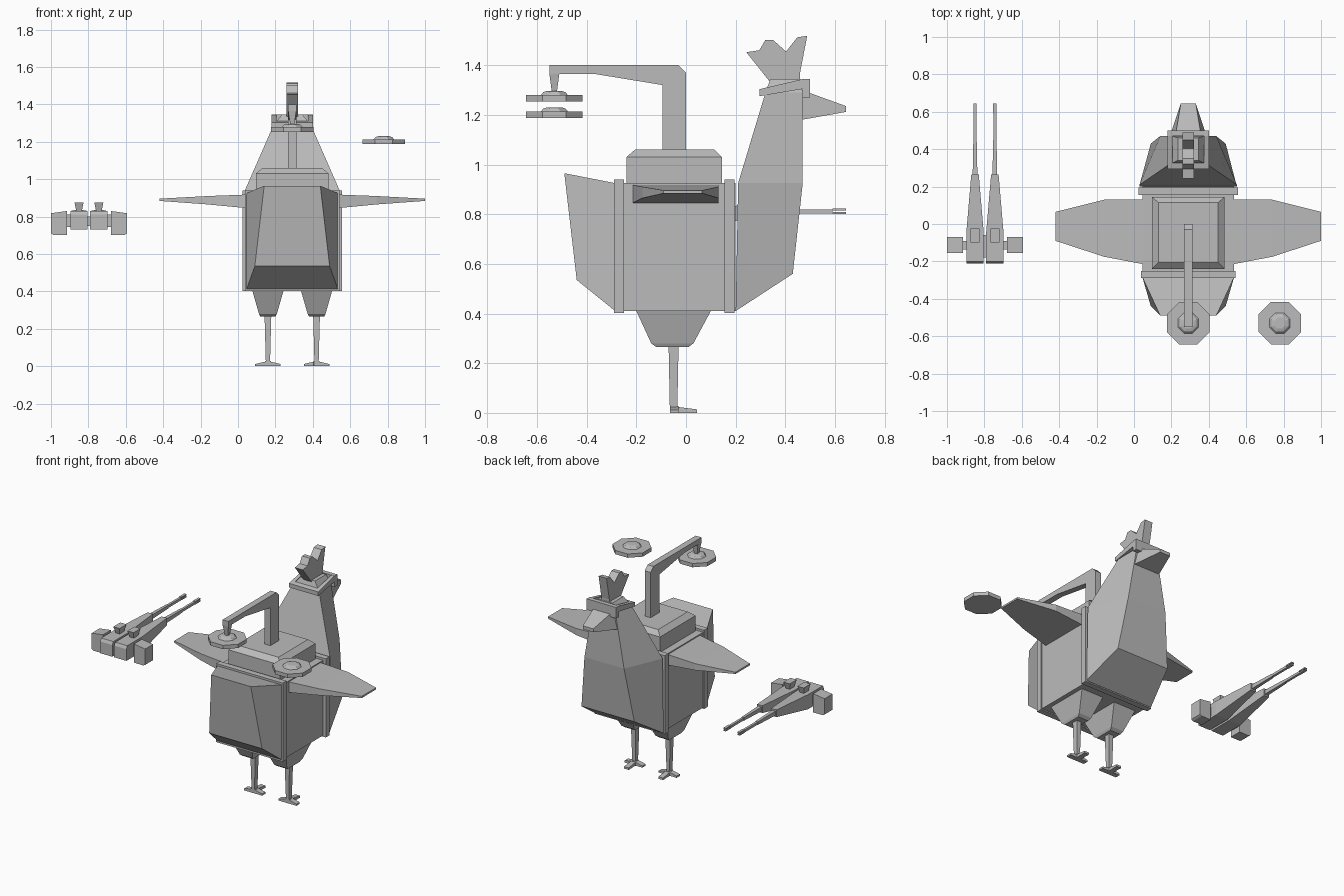
import bpy, bmesh, math
from mathutils import Matrix

if "Cube" in bpy.data.objects:
    bpy.data.objects.remove(bpy.data.objects["Cube"])

CX = 0.29  # centre line of the bird

grey = bpy.data.materials.new("plain grey")
grey.diffuse_color = (0.5, 0.5, 0.5, 1)
grey.use_nodes = True
grey.node_tree.nodes["Principled BSDF"].inputs["Base Color"].default_value = grey.diffuse_color


def finish(name, bm):
    bmesh.ops.recalc_face_normals(bm, faces=bm.faces)
    me = bpy.data.meshes.new(name)
    bm.to_mesh(me)
    bm.free()
    me.materials.append(grey)
    ob = bpy.data.objects.new(name, me)
    bpy.context.collection.objects.link(ob)
    return ob


def loft(name, rings):
    """Skin a list of rings with equal point counts and cap both ends."""
    bm = bmesh.new()
    rows = [[bm.verts.new(p) for p in r] for r in rings]
    n = len(rows[0])
    for a, b in zip(rows, rows[1:]):
        for i in range(n):
            j = (i + 1) % n
            bm.faces.new((a[i], a[j], b[j], b[i]))
    bm.faces.new(rows[0])
    bm.faces.new(rows[-1])
    return finish(name, bm)


def flat(x0, x1, y0, y1, z):
    return [(x0, y0, z), (x1, y0, z), (x1, y1, z), (x0, y1, z)]


def upright(cx, h, y, z0, z1):
    return [(cx - h, y, z0), (cx + h, y, z0), (cx + h, y, z1), (cx - h, y, z1)]


def box(name, x0, x1, y0, y1, z0, z1):
    return loft(name, [flat(x0, x1, y0, y1, z0), flat(x0, x1, y0, y1, z1)])


def side_profile(name, pts, h):
    """Extrude a (y, z) outline sideways about the centre line."""
    return loft(name, [[(CX + s * h, y, z) for y, z in pts] for s in (-1, 1)])


# body with its two collars
box("body", CX - .245, CX + .245, -.285, .2, .41, .925)
box("rear_collar", CX - .252, CX + .252, -.29, -.25, .402, .94)
box("front_collar", CX - .266, CX + .266, .155, .195, .402, .94)

# tail hull
rear = [(CX - .2, -.44, .535), (CX + .2, -.44, .535),
        (CX + .15, -.49, .965), (CX - .15, -.49, .965)]
loft("tail", [upright(CX, .245, -.285, .41, .925), rear])


# chest and neck, stacked as level sections
def section(hb, yb, hf, yf, zb, zf):
    return [(CX - hb, yb, zb), (CX + hb, yb, zb), (CX + hf, yf, zf), (CX - hf, yf, zf)]


loft("chest_and_neck", [section(.26, .2, .2, .43, .41, .56),
                        section(.26, .21, .15, .47, .925, .925),
                        section(.1, .32, .085, .47, 1.29, 1.29),
                        section(.055, .34, .055, .46, 1.345, 1.345)])

# beak
loft("beak", [[(CX - .1, .465, 1.18), (CX + .1, .465, 1.18),
               (CX + .07, .465, 1.3), (CX - .07, .465, 1.3)],
              upright(CX, .04, .645, 1.212, 1.235)])

# goggles: band around the head and visor in front
for s in (-1, 1):
    loft("goggle_band", [[(CX + s * x, .295, 1.275), (CX + s * x, .295, 1.303),
                          (CX + s * x, .475, 1.345), (CX + s * x, .475, 1.305)]
                         for x in (.085, .11)])
loft("goggle_back", [upright(CX, .11, .295, 1.275, 1.303), upright(CX, .11, .325, 1.28, 1.31)])
box("goggle_visor", CX - .112, CX + .112, .47, .5, 1.27, 1.345)

# comb
side_profile("comb", [(.34, 1.33), (.458, 1.34), (.458, 1.363), (.488, 1.518), (.448, 1.512),
                      (.403, 1.455), (.35, 1.502), (.32, 1.502), (.295, 1.46), (.243, 1.452)], .03)

# raised deck on the back
loft("back_deck", [flat(CX - .195, CX + .195, -.24, .145, .92),
                   flat(CX - .195, CX + .195, -.24, .145, 1.03),
                   flat(CX - .16, CX + .16, -.205, .115, 1.06)])

# crane arm and hanger
side_profile("crane_arm", [(-.095, 1.05), (0, 1.05), (0, 1.37), (-.03, 1.4), (-.55, 1.4),
                           (-.55, 1.365), (-.37, 1.365), (-.095, 1.32)], .022)
loft("hanger", [flat(CX - .022, CX + .022, -.55, -.51, 1.365),
                flat(CX - .01, CX + .01, -.54, -.52, 1.29)])


# octagonal discs with a low dome
def octagon(cx, cy, apothem, z):
    r = apothem / math.cos(math.pi / 8)
    return [(cx + r * math.cos((i + .5) * math.pi / 4),
             cy + r * math.sin((i + .5) * math.pi / 4), z) for i in range(8)]


for cx, z in ((CX, 1.253), (.78, 1.187)):
    loft("rotor_disc", [octagon(cx, -.53, a, z + dz) for a, dz in
                        ((.114, 0), (.114, .026), (.055, .026), (.045, .038), (.03, .043))])

# wings
for s in (-1, 1):
    loft("wing", [[(CX + s * x, y0, z0), (CX + s * x, y1, z0),
                   (CX + s * x, y1, z1), (CX + s * x, y0, z1)] for x, y0, y1, z0, z1 in
                  ((.24, -.215, .13, .845, .918), (.45, -.175, .13, .865, .91),
                   (.71, -.09, .065, .884, .896))])

# legs
for s in (-1, 1):
    x = CX + s * .13
    loft("thigh", [flat(x - .085, x + .085, -.2, .1, .41),
                   flat(x - .048, x + .048, -.14, .03, .28),
                   flat(x - .04, x + .04, -.12, .01, .265)])
    loft("shin", [flat(x - .018, x + .018, -.07, -.03, .27),
                  flat(x - .011, x + .011, -.065, -.035, .01)])
    loft("front_toe", [upright(x, .015, -.065, 0, .028), upright(x, .018, .045, 0, .014)])
    for t in (-1, 1):
        loft("side_toe", [[(x + t * d, -.065, 0), (x + t * d, -.03, 0),
                           (x + t * d, -.03, h), (x + t * d, -.065, h)]
                          for d, h in ((0, .028), (.068, .012))])

# twin guns beside the bird
GX = -.797
for s in (-1, 1):
    x = GX + s * .053
    loft("gun_body", [upright(x, .046, -.21, .73, .81), upright(x, .046, -.2, .73, .83),
                      upright(x, .046, -.04, .73, .83), upright(x, .02, .265, .785, .835)])
    loft("barrel", [upright(x, .013, .25, .795, .825), upright(x, .009, .45, .8, .821)])
    box("barrel_tip", x - .008, x + .008, .45, .59, .802, .819)
    for z in (.801, .814):
        box("muzzle_prong", x - .009, x + .009, .59, .645, z, z + .008)
    loft("gun_sight", [flat(x - .014, x + .014, -.085, -.04, .825),
                       flat(x - .024, x + .024, -.1, -.025, .875)])
    box("gun_bracket", min(x, GX + s * .13), max(x, GX + s * .13), -.135, -.09, .745, .81)
    loft("side_pod", [[(GX + s * d, -.155, z0), (GX + s * d, -.07, z0),
                       (GX + s * d, -.07, z1), (GX + s * d, -.155, z1)]
                      for d, z0, z1 in ((.117, .702, .83), (.19, .702, .82), (.203, .71, .818))])
box("gun_link", GX - .03, GX + .03, -.18, -.06, .75, .8)
